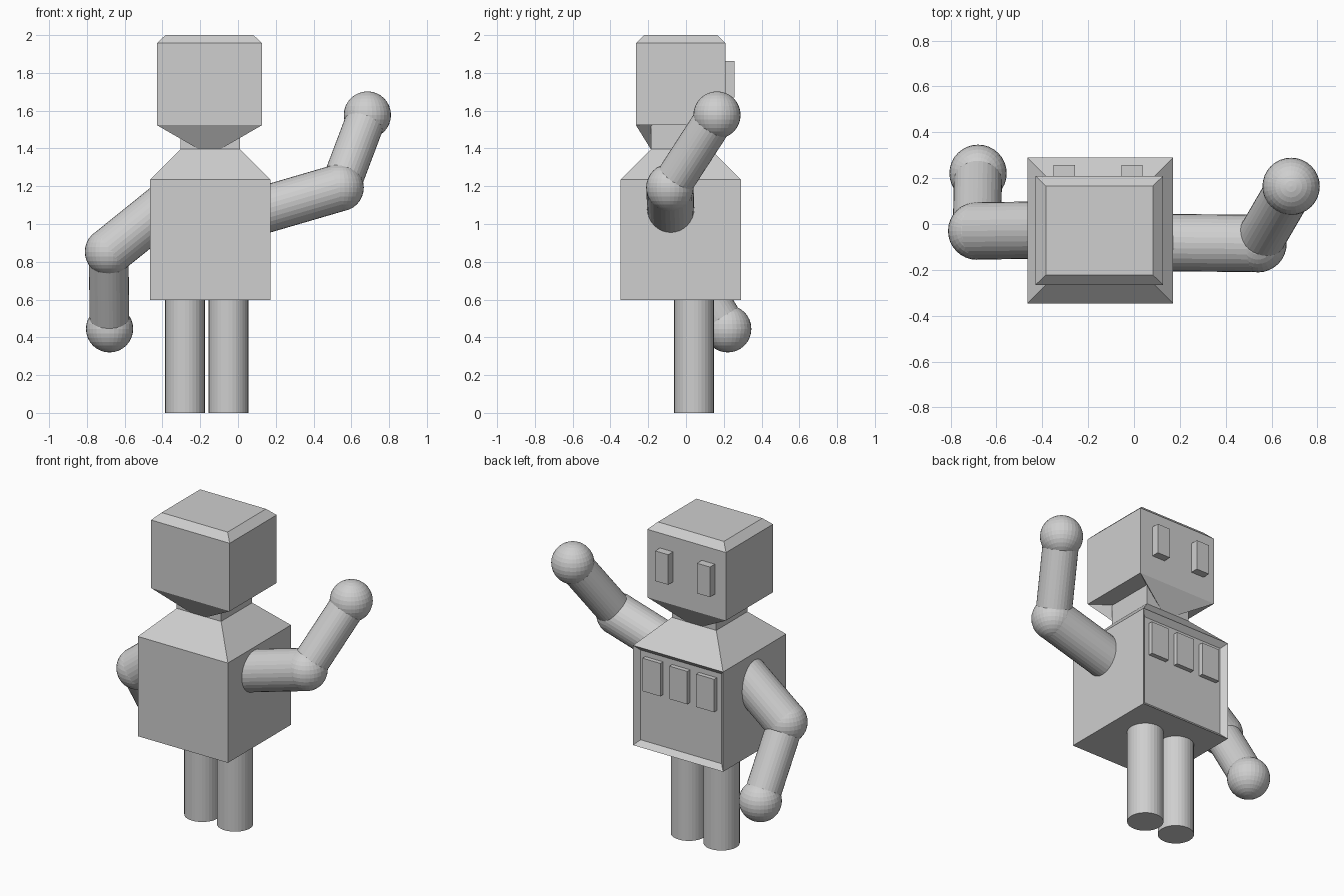
import bpy, bmesh, math
from mathutils import Vector

if "Cube" in bpy.data.objects:
    bpy.data.objects.remove(bpy.data.objects["Cube"])

grey = bpy.data.materials.new("light_grey")
grey.diffuse_color = (0.62, 0.62, 0.62, 1)
grey.use_nodes = True
grey.node_tree.nodes["Principled BSDF"].inputs["Base Color"].default_value = grey.diffuse_color


def add_object(name, bm):
    bmesh.ops.recalc_face_normals(bm, faces=bm.faces)
    mesh = bpy.data.meshes.new(name)
    bm.to_mesh(mesh)
    bm.free()
    mesh.materials.append(grey)
    obj = bpy.data.objects.new(name, mesh)
    bpy.context.collection.objects.link(obj)
    return obj


def loft(name, cx, cy, rings):
    """Stack of rectangles given as (half_x, half_y, z), joined and capped."""
    bm = bmesh.new()
    loops = [[bm.verts.new((cx + sx * hx, cy + sy * hy, z))
              for sx, sy in ((-1, -1), (1, -1), (1, 1), (-1, 1))] for hx, hy, z in rings]
    for a, b in zip(loops, loops[1:]):
        for i in range(4):
            j = (i + 1) % 4
            bm.faces.new((a[i], a[j], b[j], b[i]))
    bm.faces.new(loops[0])
    bm.faces.new(loops[-1])
    return add_object(name, bm)


def block(name, x, y, z):
    return loft(name, sum(x) / 2, sum(y) / 2,
                [((x[1] - x[0]) / 2, (y[1] - y[0]) / 2, h) for h in z])


def tube(name, start, end, radius):
    start, end = Vector(start), Vector(end)
    bm = bmesh.new()
    bmesh.ops.create_cone(bm, cap_ends=True, segments=32, radius1=radius, radius2=radius,
                          depth=(end - start).length)
    turn = (end - start).to_track_quat('Z', 'Y').to_matrix().to_4x4()
    turn.translation = (start + end) / 2
    bm.transform(turn)
    return add_object(name, bm)


def ball(name, centre, radius):
    bm = bmesh.new()
    bmesh.ops.create_uvsphere(bm, u_segments=32, v_segments=16, radius=radius)
    bmesh.ops.translate(bm, vec=centre, verts=bm.verts)
    return add_object(name, bm)


CX, BODY_Y, HEAD_Y = -0.147, -0.028, -0.028

# Body with sloped shoulders
body = loft("body", CX, BODY_Y, [(0.318, 0.318, 0.598), (0.318, 0.318, 1.235), (0.157, 0.157, 1.396)])

# Recessed panel on the chest side
bm = bmesh.new()
bm.from_mesh(body.data)
bm.faces.ensure_lookup_table()
chest = max(bm.faces, key=lambda f: f.normal.y)
bmesh.ops.inset_region(bm, faces=[chest], thickness=0.045)
bmesh.ops.translate(bm, vec=(0, -0.03, 0), verts=chest.verts)
bm.to_mesh(body.data)
bm.free()

# Raised buttons in the panel
for i in (-1, 0, 1):
    x = CX + 0.19 * i
    block("chest_button", (x - 0.063, x + 0.063), (0.25, 0.288), (0.96, 1.17))

# Neck and head with a bevelled top
loft("neck", CX, BODY_Y, [(0.157, 0.157, 1.396), (0.157, 0.157, 1.53)])
loft("head", CX - 0.004, HEAD_Y, [(0.278, 0.237, 1.523), (0.278, 0.237, 1.957), (0.233, 0.194, 2.0)])

# Tapered wedges under the head, one on each face
for side in (-1, 1):
    bm = bmesh.new()
    pts = [(s * hx + CX - 0.004, HEAD_Y + side * hy, z) for s in (-1, 1)
           for hx, hy, z in ((0.278, 0.237, 1.523), (0.157, 0.15, 1.523), (0.057, 0.158, 1.396))]
    bmesh.ops.convex_hull(bm, input=[bm.verts.new(p) for p in pts])
    bmesh.ops.dissolve_limit(bm, angle_limit=0.02, verts=bm.verts, edges=bm.edges)
    add_object("chin_wedge", bm)

# Eyes
for x in (-0.304, -0.009):
    block("eye", (x - 0.046, x + 0.046), (0.19, 0.258), (1.67, 1.862))

# Legs
for x in (-0.281, -0.05):
    tube("leg", (x, 0.042, 0), (x, 0.042, 0.61), 0.105)

# Arms: shoulder, elbow, hand
for name, shoulder, elbow, hand in (
        ("raised_arm", (0.05, -0.08, 1.05), (0.54, -0.085, 1.193), (0.685, 0.164, 1.577)),
        ("lowered_arm", (-0.36, -0.026, 1.115), (-0.685, -0.03, 0.853), (-0.68, 0.221, 0.445))):
    tube(name + "_upper", shoulder, elbow, 0.125)
    ball(name + "_elbow", elbow, 0.126)
    tube(name + "_lower", elbow, hand, 0.105)
    ball(name + "_hand", hand, 0.125)
